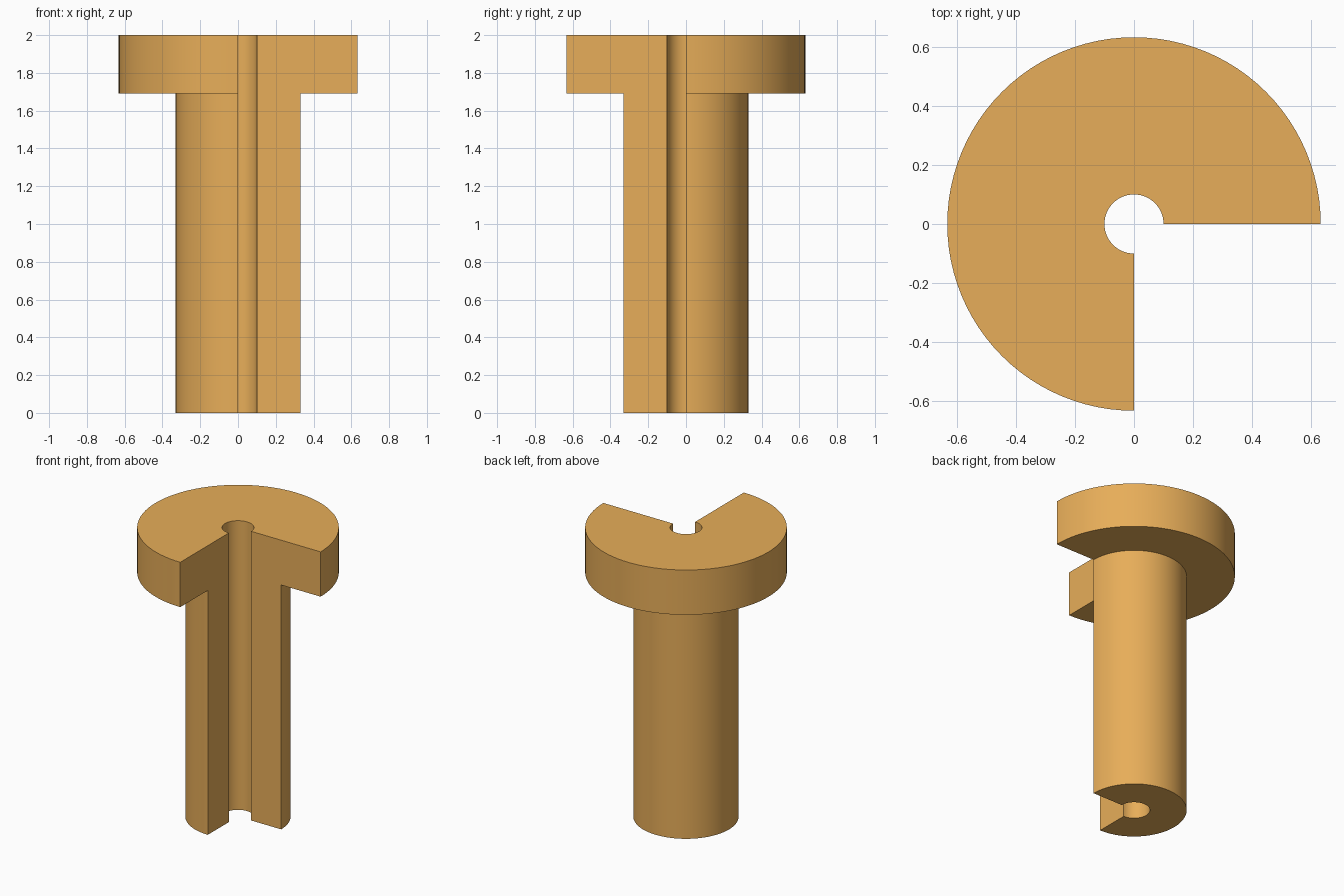
import bpy, bmesh, math
from mathutils import Matrix, Vector

if "Cube" in bpy.data.objects:
    bpy.data.objects.remove(bpy.data.objects["Cube"])

BORE, SHAFT, HEAD = 0.10, 0.33, 0.632
LEDGE, TOP = 1.69, 2.0
STEPS = 72

# Half cross-section of the flanged bushing, as (radius, height)
profile = [(BORE, 0), (SHAFT, 0), (SHAFT, LEDGE),
           (HEAD, LEDGE), (HEAD, TOP), (BORE, TOP)]

# Sweep three quarters of a turn, leaving the front right quarter open
bm = bmesh.new()
rings = []
for i in range(STEPS + 1):
    turn = Matrix.Rotation(math.radians(270) * i / STEPS, 3, 'Z')
    rings.append([bm.verts.new(turn @ Vector((r, 0, z))) for r, z in profile])

n = len(profile)
for a, b in zip(rings, rings[1:]):
    for j in range(n):
        k = (j + 1) % n
        bm.faces.new((a[j], b[j], b[k], a[k]))

# Flat section faces at both ends of the sweep
bm.faces.new(rings[0])
bm.faces.new(rings[-1][::-1])
bmesh.ops.recalc_face_normals(bm, faces=bm.faces)

mesh = bpy.data.meshes.new("flanged_bushing")
bm.to_mesh(mesh)
bm.free()
bushing = bpy.data.objects.new("flanged_bushing", mesh)
bpy.context.collection.objects.link(bushing)

# Golden orange material
mat = bpy.data.materials.new("golden_orange")
mat.diffuse_color = (0.8, 0.42, 0.1, 1)
mat.use_nodes = True
mat.node_tree.nodes["Principled BSDF"].inputs["Base Color"].default_value = mat.diffuse_color
mesh.materials.append(mat)

# Smooth round walls, sharp rims
bpy.context.view_layer.objects.active = bushing
bushing.select_set(True)
bpy.ops.object.shade_smooth_by_angle(angle=math.radians(30))
